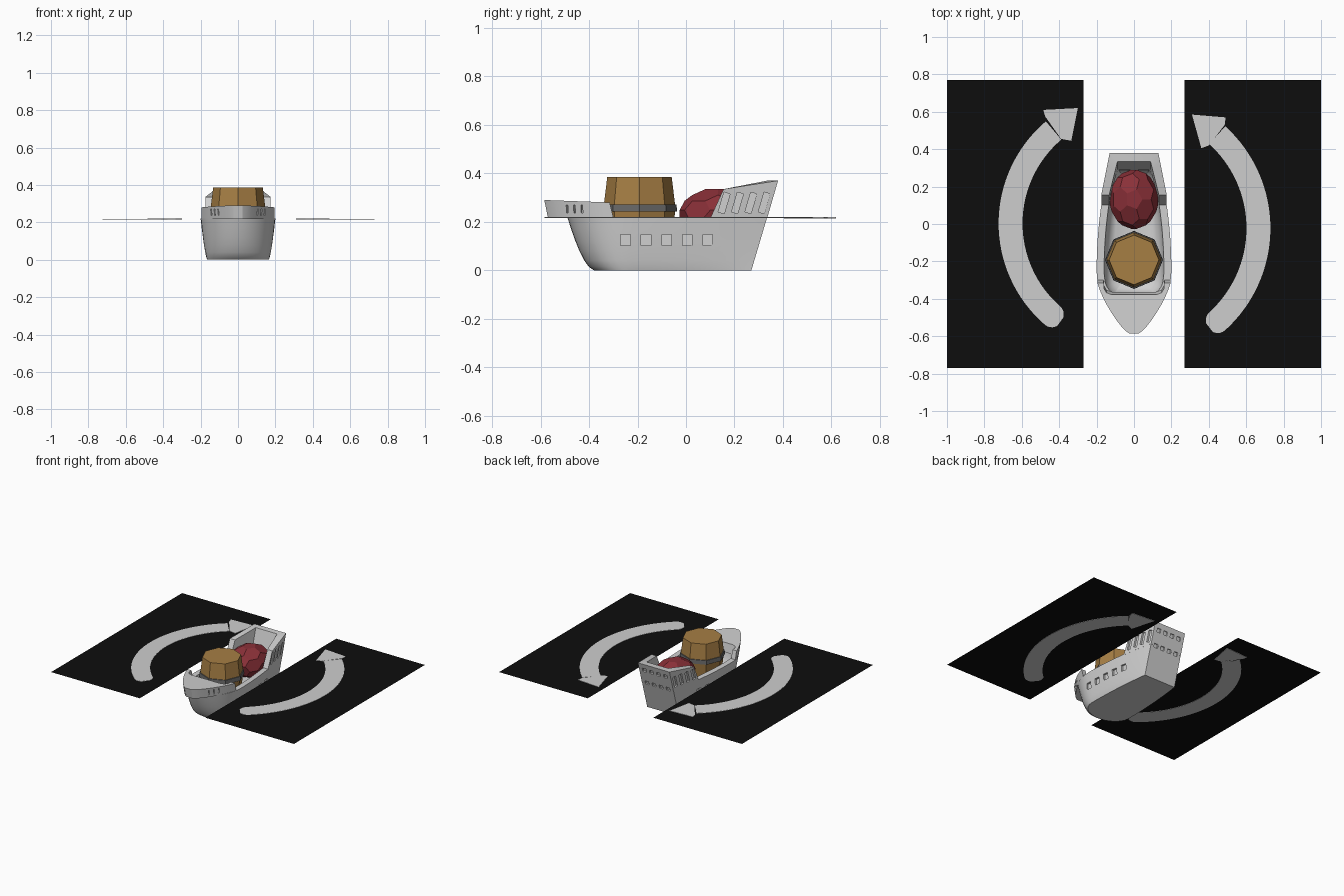
import bpy, bmesh, math
from mathutils import Vector, Matrix

if "Cube" in bpy.data.objects:
    bpy.data.objects.remove(bpy.data.objects["Cube"])

def material(name, srgb):
    m = bpy.data.materials.new(name)
    m.diffuse_color = [(c / 255 / 12.92 if c < 11 else ((c / 255 + .055) / 1.055) ** 2.4) for c in srgb] + [1]
    m.use_nodes = True
    m.node_tree.nodes["Principled BSDF"].inputs["Base Color"].default_value = m.diffuse_color
    return m

GREY = material("light grey", (208, 208, 208))
BLACK = material("black", (13, 13, 13))
ARROW = material("arrow grey", (206, 206, 206))
BROWN = material("wood brown", (166, 126, 68))
IRON = material("iron grey", (105, 105, 105))
RED = material("dark red", (138, 48, 56))

def finish(name, bm, mats, smooth=None):
    bmesh.ops.remove_doubles(bm, verts=bm.verts[:], dist=1e-5)
    bmesh.ops.recalc_face_normals(bm, faces=bm.faces[:])
    me = bpy.data.meshes.new(name)
    bm.to_mesh(me)
    bm.free()
    for m in mats:
        me.materials.append(m)
    ob = bpy.data.objects.new(name, me)
    bpy.context.collection.objects.link(ob)
    if smooth:
        shade(ob, smooth)
    return ob

def shade(ob, deg):
    bpy.ops.object.select_all(action='DESELECT')
    ob.select_set(True)
    bpy.context.view_layer.objects.active = ob
    bpy.ops.object.shade_smooth_by_angle(angle=math.radians(deg))

def loft(bm, rings, closed=True):
    rows = [[bm.verts.new(p) for p in r] for r in rings]
    n = len(rows[0])
    for a, b in zip(rows, rows[1:]):
        for i in range(n if closed else n - 1):
            j = (i + 1) % n
            bm.faces.new((a[i], a[j], b[j], b[i]))
    return rows

# --- hull shape rules
def stern_y(z):
    return .27 + .297 * z

def half_width(y, z):
    t = z / .22
    w, bow, ys = .165 + .035 * t ** .7, -.38 - .11 * t ** .6, stern_y(z)
    if y > -.25:
        return w - (w - .13) * ((y + .25) / (ys + .25)) ** 2
    v = min(1, (-.25 - y) / (-.25 - bow))
    return w * math.sqrt(1 - v * v)

N = 28
S = [(1 - math.cos(math.pi * i / N)) / 2 for i in range(N + 1)]

def outer_ring(z):
    bow = -.38 - .11 * (z / .22) ** .6
    side = [(half_width(y, z), y, z) for y in (bow + s * (stern_y(z) - bow) for s in S)]
    return side + [(-x, y, z) for x, y, z in reversed(side)]

def inner_ring(z, k):
    side = []
    for s in S:
        y = -.375 + s * .665
        d = min(1, min(y + .375, .29 - y) / .05)
        x = (half_width(y, .22) - .04) * (1 - .2 * (1 - d) ** 2)
        side.append((x * k, (y + .04) * (.5 + k / 2) - .04, z))
    return side + [(-x, y, z) for x, y, z in reversed(side)]

bm = bmesh.new()
rows = loft(bm, [outer_ring(z) for z in (0, .015, .04, .08, .12, .17, .22)] +
            [inner_ring(z, k) for z, k in ((.22, 1), (.17, .95), (.135, .82), (.12, .65))])
bm.faces.new(rows[0])
bm.faces.new(rows[-1])
hull = finish("hull", bm, [GREY])

# --- raised stern: U-shaped wall
bm = bmesh.new()
sections = []
for sx in (1, -1):
    part = []
    for s in (0, .25, .5, .75, 1):
        yb, yt = .10 + s * .235, .155 + s * .225
        wb, wt, zt = half_width(yb, .22), .175 - .045 * s, .335 + .035 * s
        part.append([(sx * wb, yb, .215), (sx * wt, yt, zt),
                     (sx * (wt - .042), yt - .045 * s, zt), (sx * (wb - .042), yb - .045 * s, .215)])
    sections += part if sx > 0 else part[::-1]
rows = loft(bm, sections)
bm.faces.new(rows[0])
bm.faces.new(rows[-1])
sterncastle = finish("stern_castle", bm, [GREY])

# --- overhanging bow deck with a notch at its back
right = [(.025, -.585), (.045, -.572), (.07, -.545), (.095, -.512), (.122, -.472), (.147, -.43),
         (.166, -.393), (.182, -.355), (.196, -.315), (.162, -.315), (.16, -.345), (.148, -.367), (.12, -.378)]
outline = right + [(-x, y) for x, y in reversed(right)]
bm = bmesh.new()
rows = loft(bm, [[(x, y + .015, .218) for x, y in outline],
                 [(x, y, .28 - .037 * (y + .315)) for x, y in outline]])
bm.faces.new(rows[0])
bm.faces.new(rows[1])
bow_deck = finish("bow_deck", bm, [GREY])

# --- recesses: gun ports, side slits, stern windows and bow slits
cut = bmesh.new()

def box(loc, size, tilt=0, yaw=0):
    m = Matrix.Translation(loc) @ Matrix.Rotation(yaw, 4, 'Z') @ Matrix.Rotation(tilt, 4, 'X')
    bmesh.ops.create_cube(cut, size=1, matrix=m @ Matrix.Diagonal((*size, 1)))

LEAN = -math.radians(16.5)
for sx in (1, -1):
    for i in range(5):
        y = -.25 + .085 * i
        box((sx * half_width(y, .125), y, .125), (.022, .04, .045))
    for s in (.13, .37, .61, .85):
        y = .1275 + .23 * s
        w = (half_width(.10 + s * .235, .22) + .175 - .045 * s) / 2
        box((sx * w, y, .278), (.02, .026, .085), LEAN)
    for x, y in ((.104, -.49), (.124, -.46), (.143, -.43)):
        box((sx * x, y, .253), (.016, .008, .034), 0, -sx * math.radians(33))
for z in (.215, .32):
    for i in range(4):
        box((-.087 + .058 * i, stern_y(z), z), (.03, .018, .028), LEAN)
cutter = finish("recess_cutter", cut, [])
cutter.hide_render = True
for ob in (hull, sterncastle, bow_deck):
    mod = ob.modifiers.new("recesses", 'BOOLEAN')
    mod.object, mod.operation, mod.solver = cutter, 'DIFFERENCE', 'EXACT'
    bpy.context.view_layer.update()
    dg = bpy.context.evaluated_depsgraph_get()
    me = bpy.data.meshes.new_from_object(ob.evaluated_get(dg))
    ob.modifiers.clear()
    ob.data = me
    shade(ob, 32)
bpy.data.objects.remove(cutter)

# --- eight-sided barrel and its hoop
def octagon(r, z):
    return [(r * math.cos(i * math.pi / 4), -.192 + r * math.sin(i * math.pi / 4), z) for i in range(8)]

bm = bmesh.new()
rows = loft(bm, [octagon(r, z) for r, z in ((.133, .12), (.147, .24), (.147, .27), (.133, .385))])
bm.faces.new(rows[0])
bm.faces.new(rows[-1])
finish("barrel", bm, [BROWN])
bm = bmesh.new()
loft(bm, [octagon(r, z) for r, z in ((.142, .242), (.155, .242), (.153, .272), (.14, .272), (.142, .242))])
finish("barrel_hoop", bm, [IRON])

# --- faceted red bundle
bm = bmesh.new()
bmesh.ops.create_icosphere(bm, subdivisions=1, radius=1)
bmesh.ops.bevel(bm, geom=bm.verts[:], offset=33, offset_type='PERCENT', segments=1,
                profile=.5, affect='VERTICES')
for axis, (half, mid) in enumerate(((.128, 0), (.158, .132), (.107, .228))):
    big = max(abs(v.co[axis]) for v in bm.verts)
    for v in bm.verts:
        v.co[axis] = v.co[axis] / big * half + mid
finish("red_bundle", bm, [RED])

# --- black side panels with curved arrows
Z = .217

def arrow(name, start, mid, end, head):
    a, b, c = (Vector(p) for p in (start, mid, end))
    d = 2 * (a.x * (b.y - c.y) + b.x * (c.y - a.y) + c.x * (a.y - b.y))
    o = Vector(((a.dot(a) * (b.y - c.y) + b.dot(b) * (c.y - a.y) + c.dot(c) * (a.y - b.y)) / d,
                (a.dot(a) * (c.x - b.x) + b.dot(b) * (a.x - c.x) + c.dot(c) * (b.x - a.x)) / d))
    r, sgn = (a - o).length, 1 if b.x > o.x else -1
    a0, a1 = (math.atan2(p.y - o.y, sgn * (p.x - o.x)) for p in (a, c))
    bm = bmesh.new()
    rings = []
    for i in range(-4, 33):
        # rounded tail, then even width
        t, w = (a0 + (a1 - a0) * i / 32, .064) if i >= 0 else (a0 + .02 * i, .064 * math.sqrt(1 - (i / 4.5) ** 2))
        rings.append([(o.x + sgn * q * math.cos(t), o.y + q * math.sin(t), Z + h)
                      for q, h in ((r - w, -.002), (r + w, -.002), (r + w, .002), (r - w, .002))])
    rows = loft(bm, rings)
    bm.faces.new(rows[0])
    bm.faces.new(rows[-1])
    rows = loft(bm, [[(x, y, Z + h) for x, y in head] for h in (-.0025, .0025)])
    bm.faces.new(rows[0])
    bm.faces.new(rows[1])
    finish(name, bm, [ARROW])

for side, sx in (("left", -1), ("right", 1)):
    bm = bmesh.new()
    bm.faces.new([bm.verts.new((sx * x, y, Z)) for x, y in ((.27, -.77), (1, -.77), (1, .77), (.27, .77))])
    finish(side + "_panel", bm, [BLACK])

arrow("left_arrow", (-.435, -.49), (-.66, 0), (-.43, .50),
      [(-.485, .61), (-.30, .62), (-.335, .445), (-.39, .455), (-.475, .575)])
arrow("right_arrow", (.445, -.52), (.665, -.045), (.445, .475),
      [(.49, .57), (.31, .585), (.36, .405), (.40, .42), (.485, .53)])
